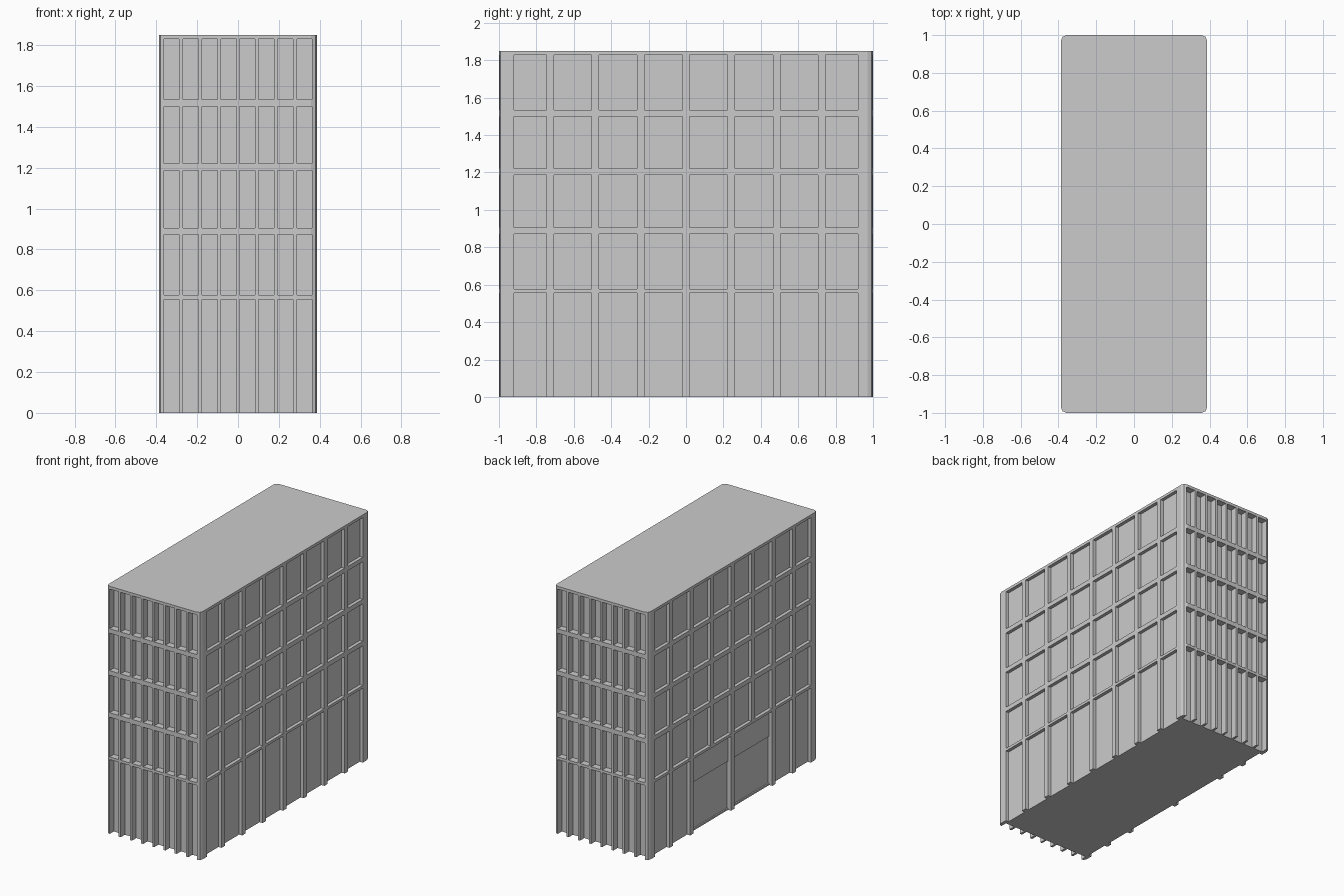
import bpy, bmesh
from mathutils import Matrix, Vector

if "Cube" in bpy.data.objects:
    bpy.data.objects.remove(bpy.data.objects["Cube"])

HX, HY, H = 0.387, 1.0, 1.85
END_DEPTH, SIDE_DEPTH, BAY_DEPTH = 0.05, 0.025, 0.035
ROWS = [(-0.1, 0.556), (0.576, 0.872), (0.906, 1.186), (1.22, 1.50), (1.533, 1.829)]
END_COLS = [(0.007, 0.083), (0.10, 0.176), (0.194, 0.27), (0.288, 0.361)]
SIDE_COLS = [(0.02, 0.222), (0.262, 0.465), (0.505, 0.707), (0.747, 0.92)]


def add_box(bm, x, y, z):
    lo, hi = Vector((x[0], y[0], z[0])), Vector((x[1], y[1], z[1]))
    m = Matrix.Translation((lo + hi) / 2) @ Matrix.Diagonal((*(hi - lo), 1))
    bmesh.ops.create_cube(bm, size=1, matrix=m)


def finish(bm, name):
    me = bpy.data.meshes.new(name)
    bm.to_mesh(me)
    bm.free()
    ob = bpy.data.objects.new(name, me)
    bpy.context.collection.objects.link(ob)
    return ob


def span(s, a, b):
    return (min(s * a, s * b), max(s * a, s * b))


# Main block with softened vertical corners
bm = bmesh.new()
add_box(bm, (-HX, HX), (-HY, HY), (0, H))
corners = [e for e in bm.edges if abs(e.verts[0].co.z - e.verts[1].co.z) > 1]
bmesh.ops.bevel(bm, geom=corners, offset=0.03, segments=2, profile=0.5, affect='EDGES')
body = finish(bm, "building_block")

# Window recesses on all four walls
bm = bmesh.new()
for row, z in enumerate(ROWS):
    for s in (-1, 1):
        for m in (-1, 1):
            for c in END_COLS:
                add_box(bm, span(m, *c), span(s, HY - END_DEPTH, HY + 0.1), z)
            for i, c in enumerate(SIDE_COLS):
                if s == -1 and row == 0 and i < 2:
                    continue
                add_box(bm, span(s, HX - SIDE_DEPTH, HX + 0.1), span(m, *c), z)
# Two wide entrance bays on the left wall
for m in (-1, 1):
    add_box(bm, (-HX - 0.1, -HX + BAY_DEPTH), span(m, 0.02, 0.465), ROWS[0])
cutter = finish(bm, "recess_cutter")
cutter.hide_render = True
cutter.hide_set(True)
mod = body.modifiers.new("recesses", 'BOOLEAN')
mod.operation = 'DIFFERENCE'
mod.solver = 'EXACT'
mod.object = cutter

# Transom panel and sill in each entrance bay
for m, side in ((-1, "front"), (1, "back")):
    for part, z in (("transom", (0.364, 0.556)), ("sill", (0, 0.012))):
        bm = bmesh.new()
        add_box(bm, (-HX + 0.025, -HX + BAY_DEPTH), span(m, 0.02, 0.465), z)
        finish(bm, f"{side}_bay_{part}")
